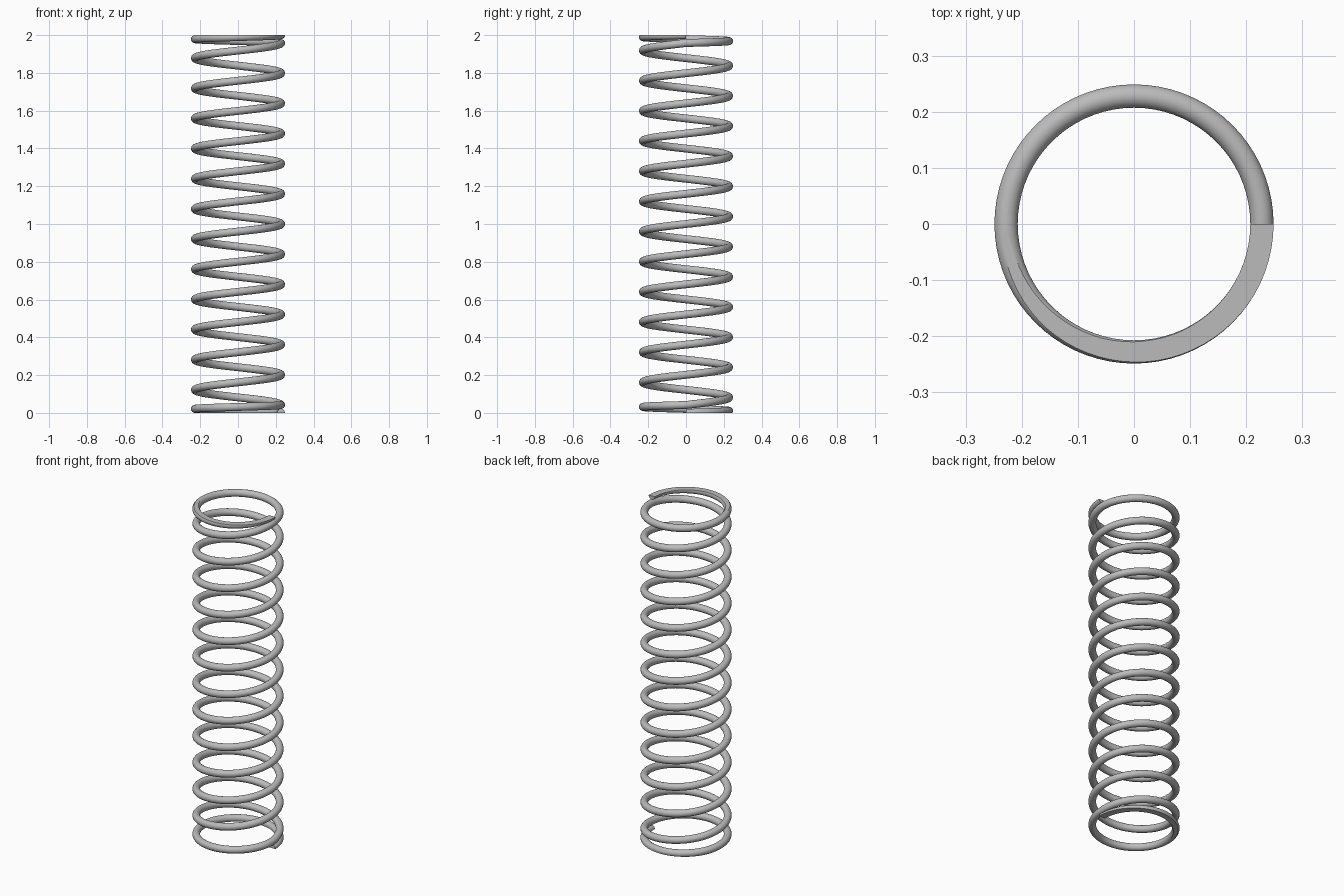
import bpy
import bmesh
from math import cos, sin, pi, tau
from mathutils import Vector

cube = bpy.data.objects.get("Cube")
if cube:
    bpy.data.objects.remove(cube)

HEIGHT = 2.0
COIL_RADIUS = 0.228
WIRE_RADIUS = 0.021
ACTIVE_TURNS = 12
STEPS = 72          # rings per turn
SIDES = 20          # sides of the wire
CLOSED_PITCH = 2 * WIRE_RADIUS
PITCH = (HEIGHT - 2 * CLOSED_PITCH) / ACTIVE_TURNS


def coil_height(turn):
    """Closed turn at each end, evenly pitched turns between."""
    active = min(max(turn - 1, 0), ACTIVE_TURNS)
    return active * PITCH + (turn - active) * CLOSED_PITCH


def coil_point(turn):
    a = turn * tau
    return Vector((COIL_RADIUS * cos(a), COIL_RADIUS * sin(a), coil_height(turn)))


# Wire swept along the helix
bm = bmesh.new()
rings = []
count = (ACTIVE_TURNS + 2) * STEPS
for i in range(count + 1):
    turn = i / STEPS
    centre = coil_point(turn)
    outward = Vector((centre.x, centre.y, 0)).normalized()
    # end rings stay upright so the cut ends are square
    if i in (0, count):
        up = Vector((0, 0, 1))
    else:
        tangent = coil_point(turn + 0.5 / STEPS) - coil_point(turn - 0.5 / STEPS)
        up = outward.cross(tangent).normalized()
    rings.append([bm.verts.new(centre + WIRE_RADIUS * (outward * cos(b) + up * sin(b)))
                  for b in (tau * k / SIDES + pi / SIDES for k in range(SIDES))])

for lower, upper in zip(rings, rings[1:]):
    for k in range(SIDES):
        n = (k + 1) % SIDES
        bm.faces.new((lower[k], lower[n], upper[n], upper[k])).smooth = True
flats = [bm.faces.new(rings[0]), bm.faces.new(rings[-1])]

# Ground flat ends
for z, direction in ((0, -1), (HEIGHT, 1)):
    bmesh.ops.bisect_plane(bm, geom=bm.verts[:] + bm.edges[:] + bm.faces[:], dist=1e-6,
                           plane_co=(0, 0, z), plane_no=(0, 0, direction), clear_outer=True)
    rim = [e for e in bm.edges if e.is_boundary]
    flats += bmesh.ops.holes_fill(bm, edges=rim, sides=0)["faces"]
bmesh.ops.recalc_face_normals(bm, faces=bm.faces[:])
for face in flats:
    if face.is_valid:
        face.smooth = False
        for edge in face.edges:
            edge.smooth = False

mesh = bpy.data.meshes.new("coil_spring")
bm.to_mesh(mesh)
bm.free()
spring = bpy.data.objects.new("coil_spring", mesh)
bpy.context.collection.objects.link(spring)

# Plain grey steel
steel = bpy.data.materials.new("grey_steel")
steel.use_nodes = True
colour = (0.5, 0.5, 0.5, 1)
steel.diffuse_color = colour
steel.node_tree.nodes["Principled BSDF"].inputs["Base Color"].default_value = colour
mesh.materials.append(steel)
